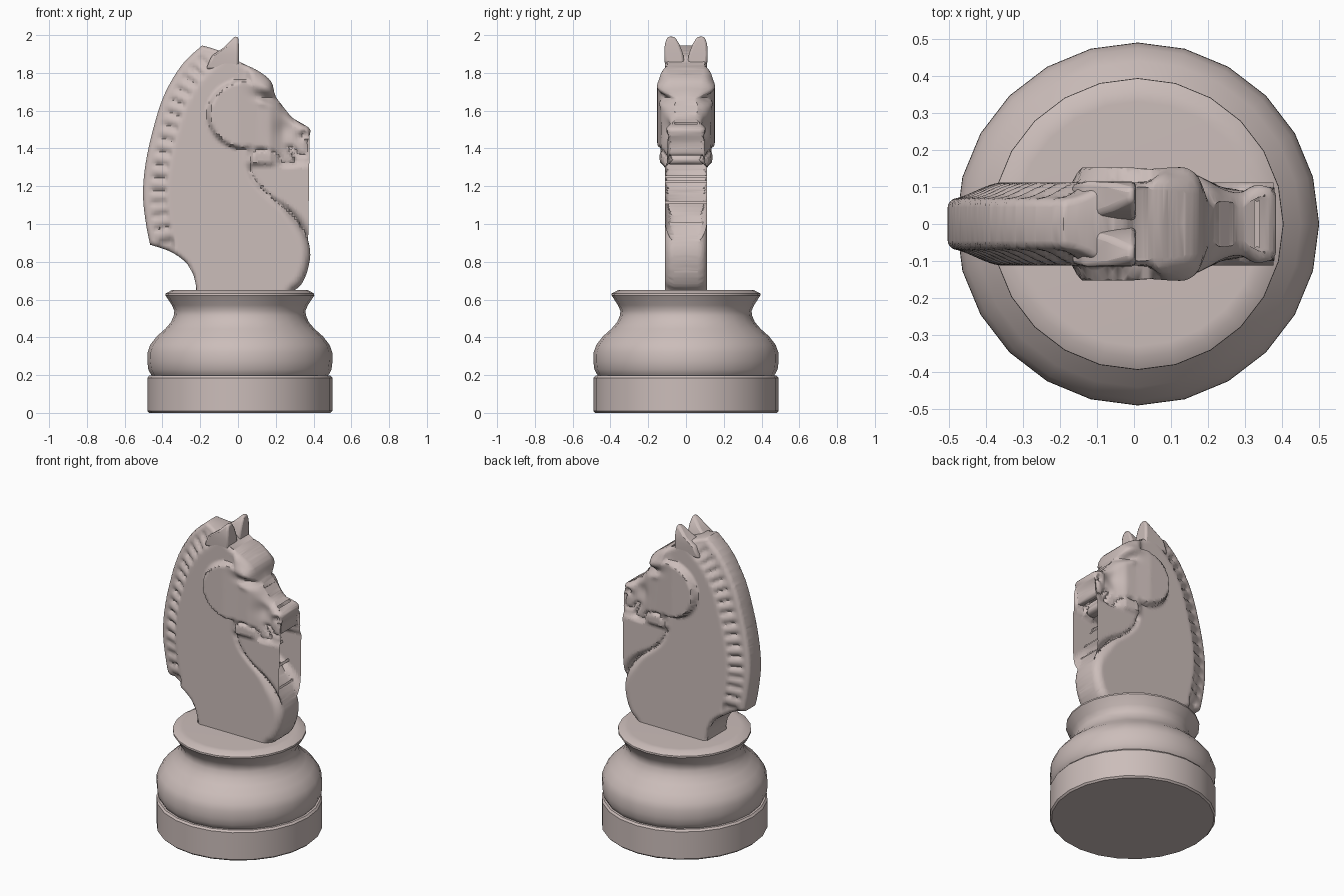
import bpy, bmesh, math
from mathutils import Vector
from mathutils.geometry import intersect_point_line

cube = bpy.data.objects.get("Cube")
if cube:
    bpy.data.objects.remove(cube, do_unlink=True)

stone = bpy.data.materials.new("warm_grey_stone")
stone.use_nodes = True
COLOUR = (0.60, 0.51, 0.49, 1)
stone.diffuse_color = COLOUR
stone.node_tree.nodes["Principled BSDF"].inputs["Base Color"].default_value = COLOUR


def finish(bm, name, angle):
    """Turn a bmesh into a smooth-shaded object with sharp edges kept."""
    bmesh.ops.recalc_face_normals(bm, faces=bm.faces)
    mesh = bpy.data.meshes.new(name)
    bm.to_mesh(mesh)
    bm.free()
    mesh.materials.append(stone)
    mesh.shade_smooth()
    mesh.set_sharp_from_angle(angle=math.radians(angle))
    obj = bpy.data.objects.new(name, mesh)
    bpy.context.collection.objects.link(obj)
    return obj


def lathe(name, profile, sides=24, cx=0.01):
    bm = bmesh.new()
    rings = []
    for r, z in profile:
        turn = [math.tau * i / sides for i in range(sides)]
        rings.append([bm.verts.new((cx + r * math.cos(a), r * math.sin(a), z)) for a in turn])
    for low, high in zip(rings, rings[1:]):
        for i in range(sides):
            j = (i + 1) % sides
            bm.faces.new((low[i], low[j], high[j], high[i]))
    bm.faces.new(rings[0])
    bm.faces.new(rings[-1])
    return finish(bm, name, 38)


def spline(points, steps=4):
    """Catmull-Rom curve through an open list of (x, z) points."""
    pts = [Vector(p) for p in points]
    pts = [pts[0]] + pts + [pts[-1]]
    out = []
    for a, b, c, d in zip(pts, pts[1:], pts[2:], pts[3:]):
        for k in range(steps):
            t = k / steps
            out.append(b + 0.5 * t * (c - a + t * (2 * a - 5 * b + 4 * c - d + t * (3 * b - 3 * c + d - a))))
    return out + [pts[-1]]


def nearest(p, path):
    """Distance from p to a polyline and the length along it."""
    best, where, run = 9, 0, 0
    for a, b in zip(path, path[1:]):
        size = (b - a).length
        q, t = intersect_point_line(p, a, b)
        t = min(1, max(0, t))
        gap = (p - a.lerp(b, t)).length
        if gap < best:
            best, where = gap, run + t * size
        run += size
    return best, where


def smooth(lo, hi, v):
    t = min(1, max(0, (v - lo) / (hi - lo)))
    return t * t * (3 - 2 * t)


def bump(x, z, cx, cz, rx, rz, tilt=0):
    dx, dz = x - cx, z - cz
    c, s = math.cos(tilt), math.sin(tilt)
    return math.exp(-((dx * c + dz * s) / rx) ** 2 - ((dz * c - dx * s) / rz) ** 2)


def ramp(v, stops):
    for (a, p), (b, q) in zip(stops, stops[1:]):
        if v <= b:
            return p + (q - p) * max(0, (v - a) / (b - a))
    return stops[-1][1]


# Round plinth and turned collar
lathe("plinth", [(.48, 0), (.49, .01), (.49, .185), (.48, .197), (.46, .197)])
lathe("turned_collar", [(.46, .19), (.472, .205), (.485, .23), (.49, .27), (.489, .32), (.475, .36),
                        (.44, .405), (.395, .445), (.365, .48), (.35, .515), (.347, .54), (.36, .57),
                        (.394, .622), (.393, .632), (.36, .65), (.33, .651)])

# Side outline of the horse: rear, mane, face, mouth, throat and chest
rear = [(-.22, .6), (-.22, .66), (-.24, .74), (-.28, .8), (-.36, .855), (-.465, .89)]
mane = [(-.465, .89), (-.487, 1), (-.503, 1.15), (-.49, 1.315), (-.45, 1.5), (-.39, 1.685),
        (-.295, 1.845), (-.19, 1.945)]
face = [(-.19, 1.945), (-.12, 1.925), (-.03, 1.89), (.01, 1.855), (.1, 1.815), (.175, 1.755), (.2, 1.675),
        (.265, 1.585), (.32, 1.54), (.375, 1.51), (.382, 1.48), (.365, 1.43), (.358, 1.37), (.325, 1.365),
        (.3, 1.4), (.262, 1.41), (.275, 1.38), (.298, 1.345), (.285, 1.32), (.235, 1.318), (.22, 1.35),
        (.19, 1.38), (.125, 1.395), (.075, 1.38), (.06, 1.32), (.085, 1.235), (.155, 1.155),
        (.27, 1.065), (.35, .96), (.382, .86), (.37, .76), (.335, .68), (.29, .64), (.28, .6)]
mane_path = spline(mane)
outline = spline(rear)[:-1] + mane_path[:-1] + spline(face)
border = outline + [outline[0]]


def half_width(x, z):
    """Half thickness of the horse at a point of its side view."""
    p = Vector((x, z))
    edge, _ = nearest(p, border)
    gap, along = nearest(p, mane_path)
    w = .112
    # Mane narrows toward the back, with tufts along its inner edge
    w -= .045 * (1 - smooth(0, .15, gap))
    tuft = abs(math.sin(math.pi * along / .073)) ** .6
    w -= .022 * (1 - tuft) * smooth(.02, .07, gap) * (1 - smooth(.11, .135, gap))
    # Head is thicker than the neck, with a raised cheek
    oval = math.hypot((x - .03) / .19, (z - 1.58) / .182)
    cheek = 1 - smooth(.93, 1.02, oval)
    muzzle = smooth(.03, .09, x) * smooth(1.3, 1.33, z)
    head = max(cheek, muzzle)
    wide = ramp(x, [(-.16, .153), (.0, .152), (.1, .138), (.17, .132), (.235, .1), (.3, .09), (.35, .1)])
    w += (wide - w) * head
    # Brow, eye socket, eyeball, nostril and cheek hollow
    w += .018 * bump(x, z, .13, 1.725, .07, .028, -.3)
    w -= .04 * bump(x, z, .165, 1.665, .06, .022, -.2)
    w += .012 * bump(x, z, .13, 1.645, .03, .018, -.3)
    w -= .03 * bump(x, z, .345, 1.472, .014, .022, -.5)
    w += .012 * bump(x, z, .33, 1.495, .04, .03)
    w -= .016 * bump(x, z, .25, 1.5, .05, .05)
    # Rounded border
    r = .022 + .03 * head * smooth(1.45, 1.6, z) + .03 * smooth(.1, .3, x) * (1 - smooth(1, 1.2, z))
    d = min(edge, r)
    return w - r + math.sqrt(max(0, r * r - (r - d) ** 2))


# Horse: one relief half cut into a fine grid, then mirrored
bm = bmesh.new()
bm.faces.new([bm.verts.new((p.x, 0, p.y)) for p in outline])
bmesh.ops.triangulate(bm, faces=bm.faces[:])
STEP = .0137
for axis, low, high in ((Vector((1, 0, 0)), -.51, .39), (Vector((0, 0, 1)), .6, 1.95)):
    for i in range(1, int((high - low) / STEP)):
        bmesh.ops.bisect_plane(bm, geom=bm.verts[:] + bm.edges[:] + bm.faces[:], dist=.0005,
                               plane_co=axis * (low + i * STEP), plane_no=axis)
bmesh.ops.remove_doubles(bm, verts=bm.verts[:], dist=.001)
for v in bm.verts:
    v.co.y = half_width(v.co.x, v.co.z)
rim = [e for e in bm.edges if e.is_boundary]
wall = bmesh.ops.extrude_edge_only(bm, edges=rim)["geom"]
for v in wall:
    if isinstance(v, bmesh.types.BMVert):
        v.co.y = 0
horse = finish(bm, "horse_head_and_neck", 50)
mirror = horse.modifiers.new("mirror", "MIRROR")
mirror.use_axis = (False, True, False)

# Ears: tapered blocks leaning forward, softened
for side, name in ((1, "left_ear"), (-1, "right_ear")):
    bm = bmesh.new()
    rings = []
    for back, front, inner, outer, z, lean in ((-.17, .005, .004, .11, 1.82, 0), (-.14, .005, .015, .115, 1.9, .01),
                                               (-.075, .004, .035, .112, 1.955, .02), (-.02, .0, .06, .098, 1.995, .006)):
        corners = ((back, inner, z - lean), (front, inner, z), (front, outer, z), (back, outer, z - lean))
        rings.append([bm.verts.new((x, side * y, h)) for x, y, h in corners])
    for low, high in zip(rings, rings[1:]):
        for i in range(4):
            j = (i + 1) % 4
            bm.faces.new((low[i], low[j], high[j], high[i]))
    bm.faces.new(rings[0])
    bm.faces.new(rings[-1])
    ear = finish(bm, name, 60)
    soft = ear.modifiers.new("soften", "BEVEL")
    soft.width, soft.segments = .012, 2
